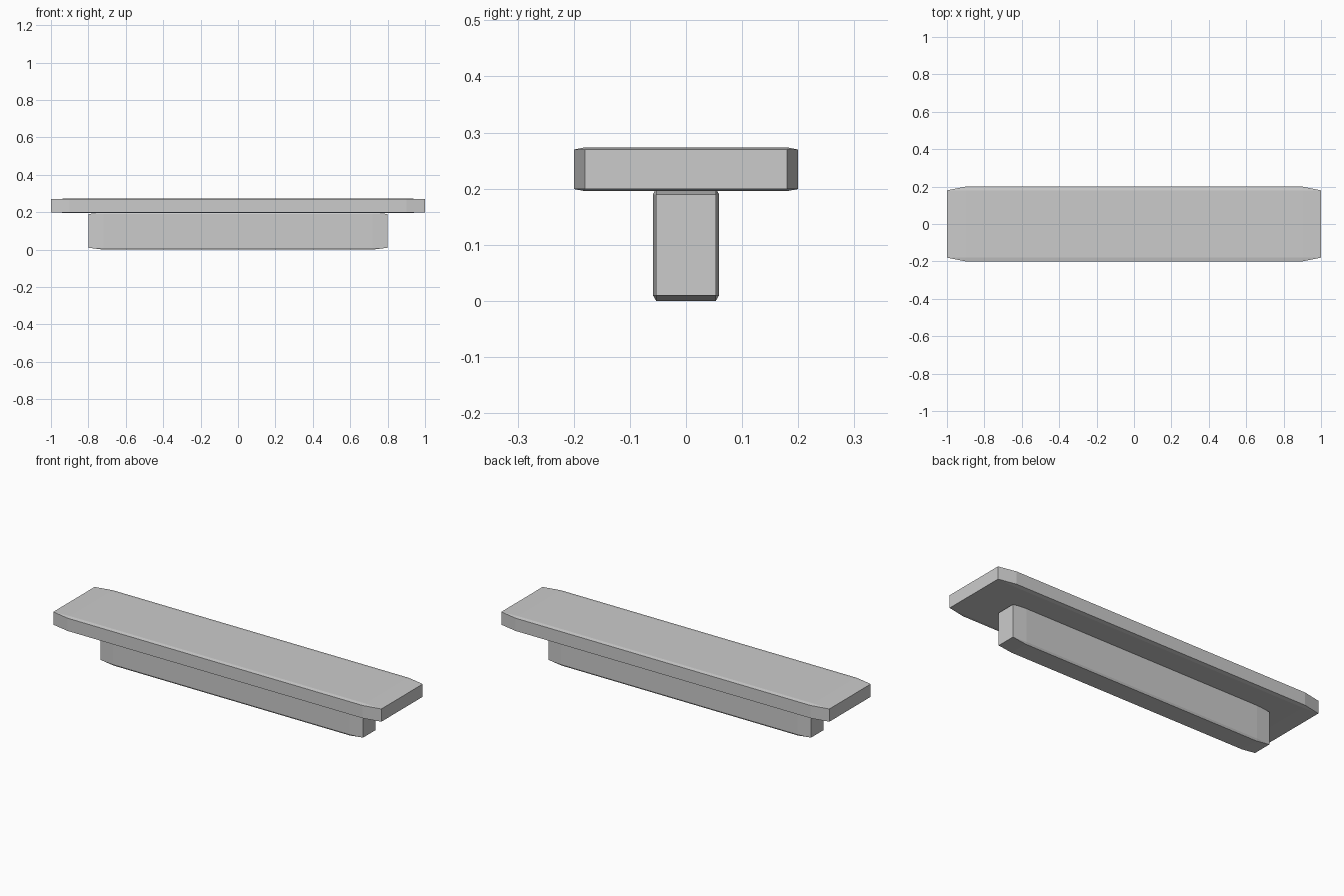
import bpy, bmesh
from mathutils import Vector

if "Cube" in bpy.data.objects:
    bpy.data.objects.remove(bpy.data.objects["Cube"])


def chamfered_block(name, half, centre, chamfer=0.1):
    """Chamfer a 2-unit cube first, then stretch it, so chamfers stretch too."""
    bm = bmesh.new()
    bmesh.ops.create_cube(bm, size=2)
    bmesh.ops.bevel(bm, geom=bm.edges[:], offset=chamfer, offset_type='OFFSET',
                    segments=1, profile=0.5, affect='EDGES')
    bmesh.ops.scale(bm, vec=Vector(half), verts=bm.verts)
    mesh = bpy.data.meshes.new(name)
    bm.to_mesh(mesh)
    bm.free()
    obj = bpy.data.objects.new(name, mesh)
    obj.location = centre
    bpy.context.collection.objects.link(obj)
    return obj


# Wide flat plate on top
chamfered_block("top_plate", (1.0, 0.2, 0.039), (0, 0, 0.2345))

# Narrow upright rail below, reaching slightly into the plate
chamfered_block("support_rail", (0.8, 0.059, 0.1), (0, 0, 0.1))
